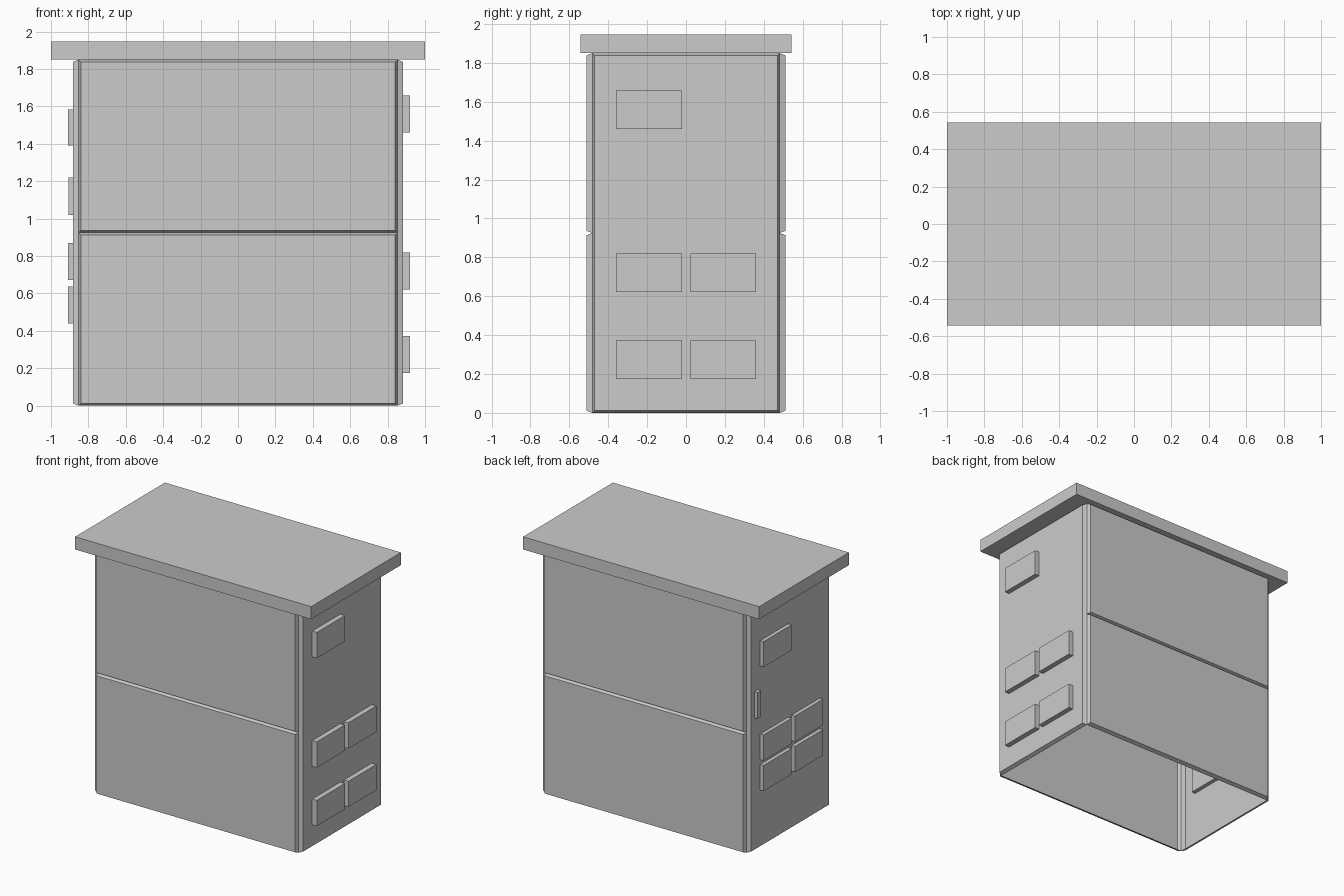
import bpy, bmesh

if "Cube" in bpy.data.objects:
    bpy.data.objects.remove(bpy.data.objects["Cube"])

BX, BY, H = 0.852, 0.482, 1.85   # core half-sizes and wall height
INSET, RAISE = 0.016, 0.029      # bevelled panel border and relief


def new_object(name, bm):
    mesh = bpy.data.meshes.new(name)
    bm.to_mesh(mesh)
    bm.free()
    ob = bpy.data.objects.new(name, mesh)
    bpy.context.collection.objects.link(ob)
    return ob


def box(name, xr, yr, zr):
    bm = bmesh.new()
    bmesh.ops.create_cube(bm, size=1)
    for v in bm.verts:
        for i, (a, b) in enumerate((xr, yr, zr)):
            v.co[i] = (a + b) / 2 + v.co[i] * (b - a)
    return new_object(name, bm)


# Hollow body: open-ended sheet walls, each panel raised with a chamfered rim
bm = bmesh.new()
corners = [(-BX, -BY), (BX, -BY), (BX, BY), (-BX, BY)]
for i in range(4):
    a, b = corners[i], corners[(i + 1) % 4]
    levels = (0, H / 2, H) if i % 2 == 0 else (0, H)   # front and back are split
    for z0, z1 in zip(levels, levels[1:]):
        bm.faces.new([bm.verts.new(p) for p in
                      ((*a, z0), (*b, z0), (*b, z1), (*a, z1))])
bm.normal_update()
bmesh.ops.inset_individual(bm, faces=bm.faces[:], thickness=INSET, depth=RAISE)
bmesh.ops.remove_doubles(bm, verts=bm.verts[:], dist=0.0001)
new_object("body_panels", bm)

# Flat overhanging roof slab
box("roof", (-1, 1), (-0.543, 0.543), (H, 1.947))

# Side plates set through the walls
FRONT, BACK = (-0.36, -0.02), (0.022, 0.36)
RIGHT, LEFT = (0.84, 0.92), (-0.91, -0.85)
plates = [
    ("right_plate", RIGHT, FRONT, 1.46, 1.658),
    ("right_plate", RIGHT, FRONT, 0.622, 0.82),
    ("right_plate", RIGHT, BACK, 0.622, 0.82),
    ("right_plate", RIGHT, FRONT, 0.175, 0.372),
    ("right_plate", RIGHT, BACK, 0.175, 0.372),
    ("left_plate", LEFT, BACK, 1.39, 1.585),
    ("left_plate", LEFT, BACK, 0.673, 0.87),
    ("left_plate", LEFT, FRONT, 0.673, 0.87),
    ("left_plate", LEFT, BACK, 0.44, 0.637),
    ("left_plate", LEFT, FRONT, 0.44, 0.637),
    ("left_handle", (-0.906, -0.854), (0.385, 0.43), 1.02, 1.22),
]
for name, xr, yr, z0, z1 in plates:
    box(name, xr, yr, (z0, z1))
